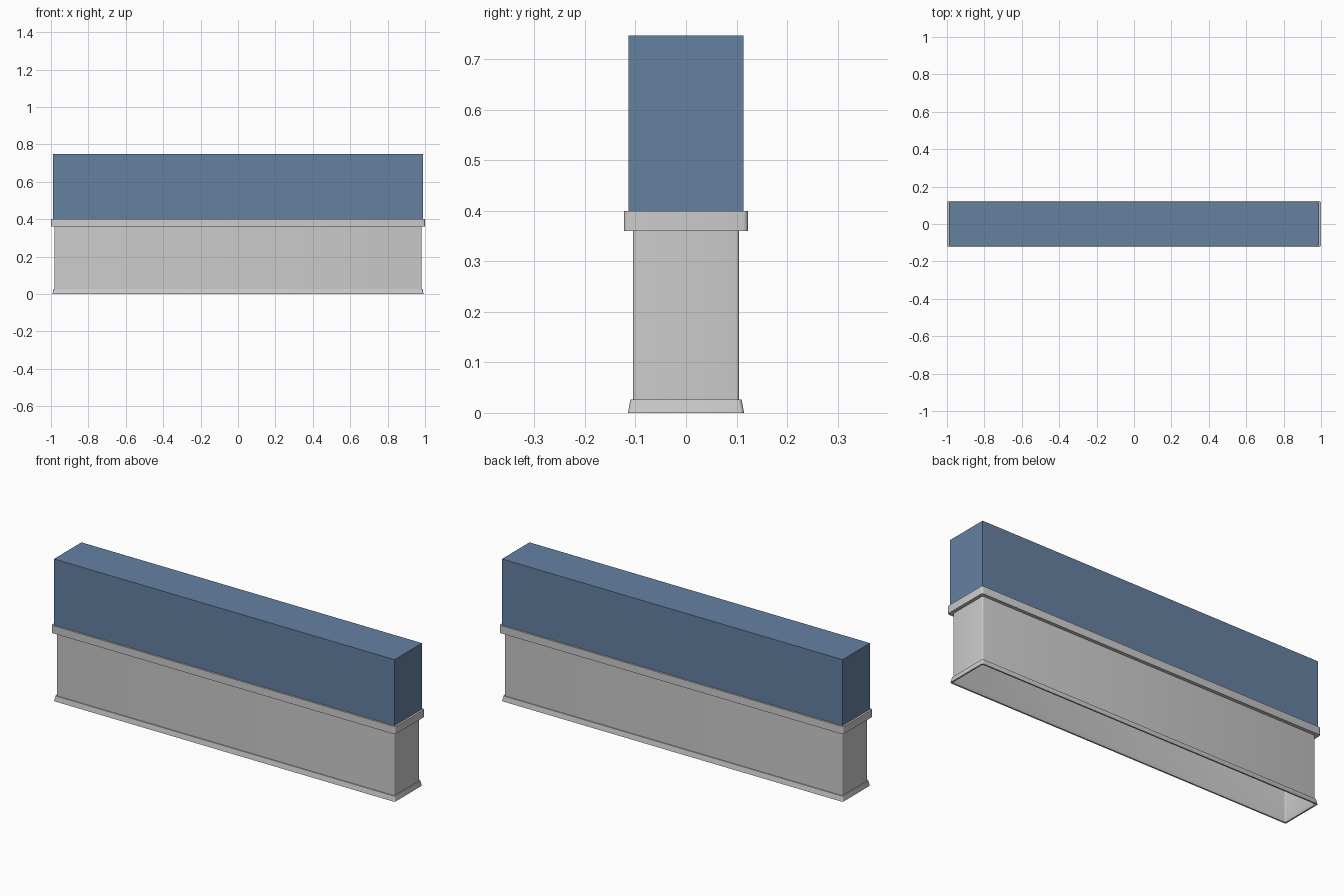
import bpy, bmesh, math

if "Cube" in bpy.data.objects:
    bpy.data.objects.remove(bpy.data.objects["Cube"])


def ring(bm, hy, z, r, seg=4):
    """Rounded-rectangle loop of vertices; half length follows half depth."""
    hx = hy + 0.877
    verts = []
    for i, (sx, sy) in enumerate([(1, 1), (-1, 1), (-1, -1), (1, -1)]):
        for k in range(seg + 1):
            a = math.pi / 2 * (i + k / seg)
            verts.append(bm.verts.new((sx * (hx - r) + r * math.cos(a),
                                       sy * (hy - r) + r * math.sin(a), z)))
    return verts


def finish(name, bm):
    bmesh.ops.recalc_face_normals(bm, faces=bm.faces)
    mesh = bpy.data.meshes.new(name)
    bm.to_mesh(mesh)
    bm.free()
    ob = bpy.data.objects.new(name, mesh)
    bpy.context.collection.objects.link(ob)
    return ob


def loft(name, profile):
    """Closed (half depth, z, corner radius) section swept around the box."""
    bm = bmesh.new()
    rings = [ring(bm, *p) for p in profile]
    for a, b in zip(rings, rings[1:] + rings[:1]):
        n = len(a)
        for i in range(n):
            j = (i + 1) % n
            bm.faces.new((a[i], a[j], b[j], b[i]))
    ob = finish(name, bm)
    bpy.ops.object.select_all(action='DESELECT')
    ob.select_set(True)
    bpy.context.view_layer.objects.active = ob
    bpy.ops.object.shade_smooth_by_angle(angle=math.radians(30))
    return ob


# Hollow planter: flared foot, straight wall, overhanging rim, open underside
loft("planter", [
    (0.115, 0.0, 0.008), (0.110, 0.027, 0.008),
    (0.105, 0.027, 0.006), (0.105, 0.36, 0.006),
    (0.123, 0.36, 0.010), (0.123, 0.40, 0.010),
    (0.100, 0.40, 0.005), (0.100, 0.02, 0.005),
    (0.107, 0.0, 0.006),
])

# Clipped hedge block sitting on the rim
bm = bmesh.new()
bmesh.ops.create_cube(bm, size=1)
for v in bm.verts:
    v.co = (v.co.x * 1.98, v.co.y * 0.228, 0.40 if v.co.z < 0 else 0.747)
hedge = finish("hedge", bm)
mat = bpy.data.materials.new("hedge_blue")
mat.diffuse_color = (0.13, 0.22, 0.36, 1)
mat.use_nodes = True
mat.node_tree.nodes["Principled BSDF"].inputs["Base Color"].default_value = mat.diffuse_color
hedge.data.materials.append(mat)
